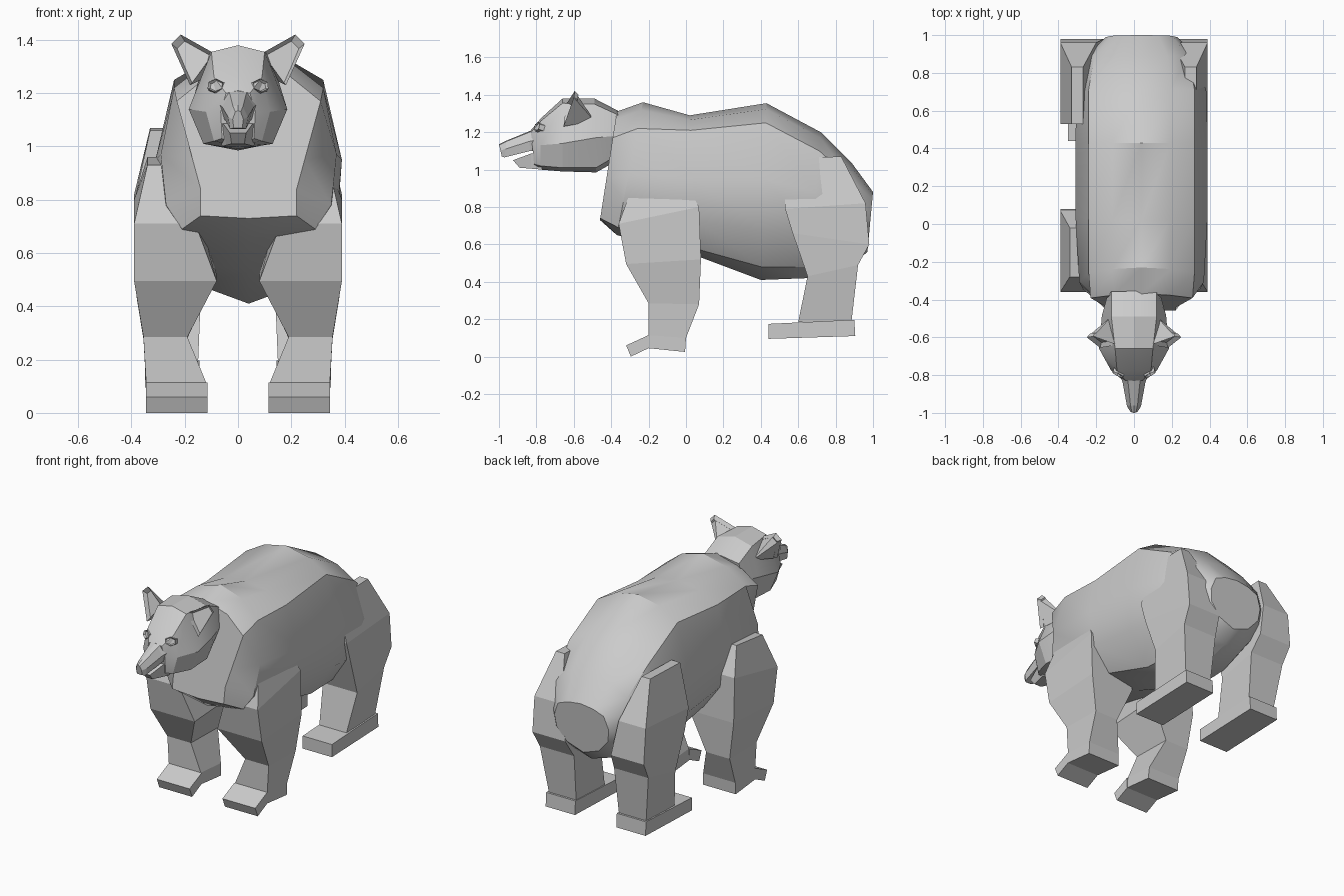
import bpy, bmesh, math
from mathutils import Vector, Matrix

if "Cube" in bpy.data.objects:
    bpy.data.objects.remove(bpy.data.objects["Cube"])


def finish(name, bm, mirror=False, smooth=None):
    bmesh.ops.recalc_face_normals(bm, faces=bm.faces[:])
    me = bpy.data.meshes.new(name)
    bm.to_mesh(me)
    bm.free()
    ob = bpy.data.objects.new(name, me)
    bpy.context.collection.objects.link(ob)
    if mirror:
        ob.modifiers.new("mirror", 'MIRROR')
    if smooth:
        bpy.ops.object.select_all(action='DESELECT')
        ob.select_set(True)
        bpy.context.view_layer.objects.active = ob
        bpy.ops.object.shade_smooth_by_angle(angle=math.radians(smooth))
    return ob


def loft(name, rings, **kw):
    """Skin closed rings of equal length and cap both ends."""
    bm = bmesh.new()
    vs = [[bm.verts.new(p) for p in r] for r in rings]
    n = len(vs[0])
    for a, b in zip(vs, vs[1:]):
        for i in range(n):
            j = (i + 1) % n
            bm.faces.new((a[i], a[j], b[j], b[i]))
    bm.faces.new(vs[0])
    bm.faces.new(vs[-1])
    return finish(name, bm, **kw)


def section(y_top, y_bot, half, cx=0.0):
    """Full ring from a half outline (x, z), leaning from y_top to y_bot."""
    zt, zb = half[0][1], half[-1][1]
    pts = half + [(-x, z) for x, z in half[-2:0:-1]]
    return [(cx + x, y_top + (y_bot - y_top) * (zt - z) / (zt - zb), z) for x, z in pts]


def leg_ring(y0, z0, y1, z1, xin, xout):
    return [(xin, y0, z0), (xout, y0, z0), (xout, y1, z1), (xin, y1, z1)]


def side_prism(name, outline, xin, xout):
    return loft(name, [[(x, y, z) for y, z in outline] for x in (xin, xout)], mirror=True)


# Body: y top, top z, ridge (w, z), side (w, z), flank (w, z), low (w, z), y bottom, bottom z
body = [
    (-.37, 1.31, .27, 1.17, .21, .95, .18, .84, .18, .74, -.46, .73),
    (-.23, 1.36, .28, 1.22, .33, .97, .31, .78, .25, .69, -.37, .65),
    (.02, 1.29, .28, 1.21, .35, .95, .33, .72, .22, .57, .08, .53),
    (.43, 1.355, .28, 1.25, .35, .95, .33, .68, .19, .48, .40, .41),
    (.72, 1.20, .28, 1.10, .345, .88, .32, .66, .18, .48, .66, .42),
    (.89, 1.03, .25, .94, .29, .82, .27, .68, .16, .54, .89, .49),
    (1.0, .88, .16, .84, .19, .76, .18, .68, .11, .60, .97, .56),
]
loft("body", [section(yt, yb, [(0, zt), (w1 * .55, zt - (zt - z1) * .3), (w1, z1), (w2, z2),
                               (w3, z3), (w4, z4), (0, zb)], .04)
              for yt, zt, w1, z1, w2, z2, w3, z3, w4, z4, yb, zb in body], smooth=32)

# Head: y top, y bottom, top z, brow (w, z), cheek (w, z), jaw (w, z), bottom z
head = [
    (-.355, -.40, 1.31, .12, 1.29, .14, 1.18, .10, 1.06, 1.03),
    (-.49, -.48, 1.38, .12, 1.35, .17, 1.17, .12, 1.01, .985),
    (-.66, -.66, 1.38, .10, 1.355, .185, 1.14, .13, 1.01, .99),
    (-.775, -.78, 1.275, .09, 1.26, .12, 1.13, .09, 1.02, 1.0),
    (-.83, -.81, 1.21, .045, 1.20, .065, 1.13, .06, 1.03, 1.005),
]
loft("head", [section(yt, yb, [(0, zt), (w1, z1), (w2, z2), (w3, z3), (0, zb)])
              for yt, yb, zt, w1, z1, w2, z2, w3, z3, zb in head], smooth=25)

# Muzzle and lower jaw, with the open mouth between them
loft("muzzle", [section(yt, yb, [(0, zt), (w * .5, zt - .005), (w, (zt + zb) / 2), (w * .8, zb), (0, zb)])
                for yt, yb, zt, zb, w in ((-.79, -.77, 1.225, 1.10, .08),
                                          (-.85, -.83, 1.20, 1.10, .06),
                                          (-.96, -.97, 1.155, 1.065, .037),
                                          (-1.0, -.985, 1.135, 1.07, .02))])
loft("lower_jaw", [section(yt, yb, [(0, zt), (w, zt), (w * .8, zb), (0, zb)])
                   for yt, yb, zt, zb, w in ((-.77, -.77, 1.09, 1.0, .075),
                                             (-.83, -.83, 1.085, 1.005, .055),
                                             (-.925, -.89, 1.05, 1.01, .03))])

# Ears: hull with a recessed front
bm = bmesh.new()
front = [bm.verts.new(p) for p in ((.09, -.64, 1.35), (.18, -.655, 1.23),
                                   (.25, -.60, 1.385), (.215, -.595, 1.42))]
back = bm.verts.new((.12, -.49, 1.26))
for i in range(4):
    bm.faces.new((front[i], front[(i + 1) % 4], back))
face = bm.faces.new(front)
bmesh.ops.recalc_face_normals(bm, faces=bm.faces[:])
bmesh.ops.inset_region(bm, faces=[face], thickness=.014, depth=0)
bmesh.ops.translate(bm, verts=face.verts[:], vec=face.normal * -.025)
finish("ear", bm, mirror=True)

# Eyes: hexagonal lids with a sunken eyeball face
bm = bmesh.new()
rot = Vector((.4, -.85, .3)).to_track_quat('Z', 'Y').to_matrix().to_4x4()
bmesh.ops.create_cone(bm, cap_ends=True, segments=6, radius1=.04, radius2=.034, depth=.03,
                      matrix=Matrix.Translation((.08, -.785, 1.225)) @ rot @ Matrix.Diagonal((1, .75, 1, 1)))
face = max((f for f in bm.faces if len(f.verts) == 6), key=lambda f: -f.calc_center_median().y)
bmesh.ops.inset_region(bm, faces=[face], thickness=.007, depth=0)
bmesh.ops.translate(bm, verts=face.verts[:], vec=face.normal * -.012)
finish("eye", bm, mirror=True)

# Front legs and paws
loft("front_leg", [leg_ring(*r) for r in (
    (-.28, .93, -.02, .96, .24, .34),
    (-.36, .71, .07, .80, .16, .39),
    (-.32, .495, .08, .52, .08, .39),
    (-.20, .285, .07, .28, .19, .355),
    (-.20, .115, .0, .10, .12, .345),
    (-.20, .045, -.005, .025, .115, .345))], mirror=True)
side_prism("front_paw", [(-.20, .115), (-.32, .06), (-.295, .0), (-.20, .045)], .115, .345)

# Hind legs and feet
loft("hind_leg", [leg_ring(*r) for r in (
    (.53, 1.06, .83, 1.07, .27, .33),
    (.53, .79, .96, .82, .20, .39),
    (.57, .66, .98, .60, .16, .39),
    (.65, .43, .92, .49, .14, .38),
    (.60, .185, .885, .19, .15, .34))], mirror=True)
side_prism("hind_foot", [(.44, .175), (.90, .197), (.905, .11), (.44, .095)], .145, .35)
